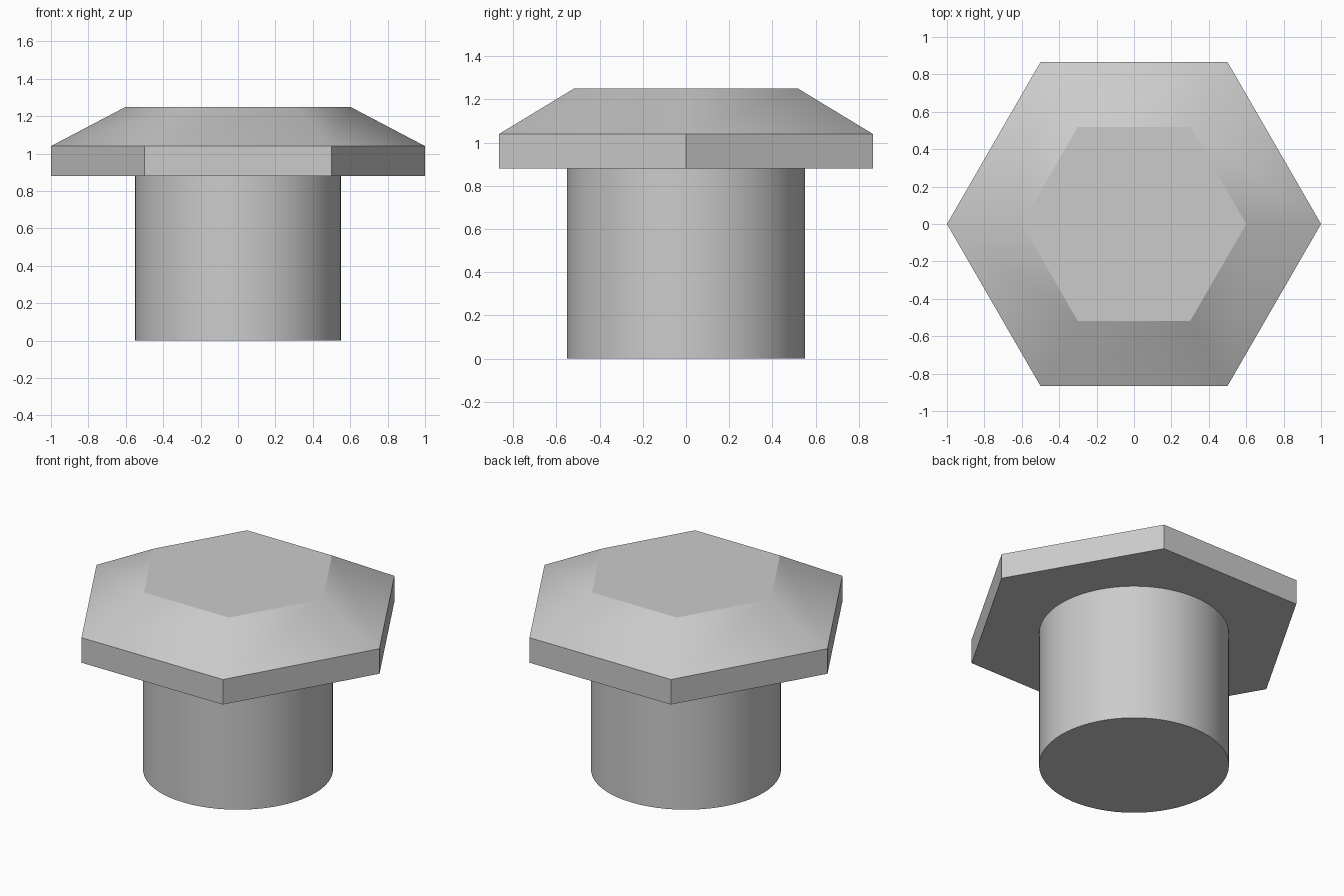
import bpy, bmesh
from math import cos, sin, tau, radians

old = bpy.data.objects.get("Cube")
if old:
    bpy.data.objects.remove(old, do_unlink=True)

grey = bpy.data.materials.new("light_grey")
grey.use_nodes = True
colour = (0.6, 0.6, 0.6, 1)
grey.diffuse_color = colour
grey.node_tree.nodes["Principled BSDF"].inputs["Base Color"].default_value = colour


def stacked_rings(name, sides, profile):
    """Closed solid through regular polygons given as (radius, height)."""
    bm = bmesh.new()
    rings = [[bm.verts.new((r * cos(tau * i / sides), r * sin(tau * i / sides), z))
              for i in range(sides)] for r, z in profile]
    for low, high in zip(rings, rings[1:]):
        for i in range(sides):
            j = (i + 1) % sides
            bm.faces.new((low[i], low[j], high[j], high[i]))
    bm.faces.new(rings[0][::-1])
    bm.faces.new(rings[-1])
    bm.normal_update()
    mesh = bpy.data.meshes.new(name)
    return bm, mesh


def finish(name, bm, mesh, is_soft):
    """Smooth every face, keeping only the edges chosen by is_soft unsharp."""
    for face in bm.faces:
        face.smooth = True
    for edge in bm.edges:
        edge.smooth = is_soft(edge)
    bm.to_mesh(mesh)
    bm.free()
    mesh.materials.append(grey)
    obj = bpy.data.objects.new(name, mesh)
    bpy.context.collection.objects.link(obj)


# Round shaft, its top sunk slightly into the head
bm, mesh = stacked_rings("shaft", 64, [(0.55, 0), (0.55, 0.9)])
finish("shaft", bm, mesh, lambda e: e.calc_face_angle() < radians(30))

# Hexagonal head: straight rim, then a chamfer softly shaded around its corners
bm, mesh = stacked_rings("hex_head", 6, [(1, 0.88), (1, 1.04), (0.6, 1.25)])
finish("hex_head", bm, mesh,
       lambda e: all(0.5 < f.normal.z < 0.95 for f in e.link_faces))
